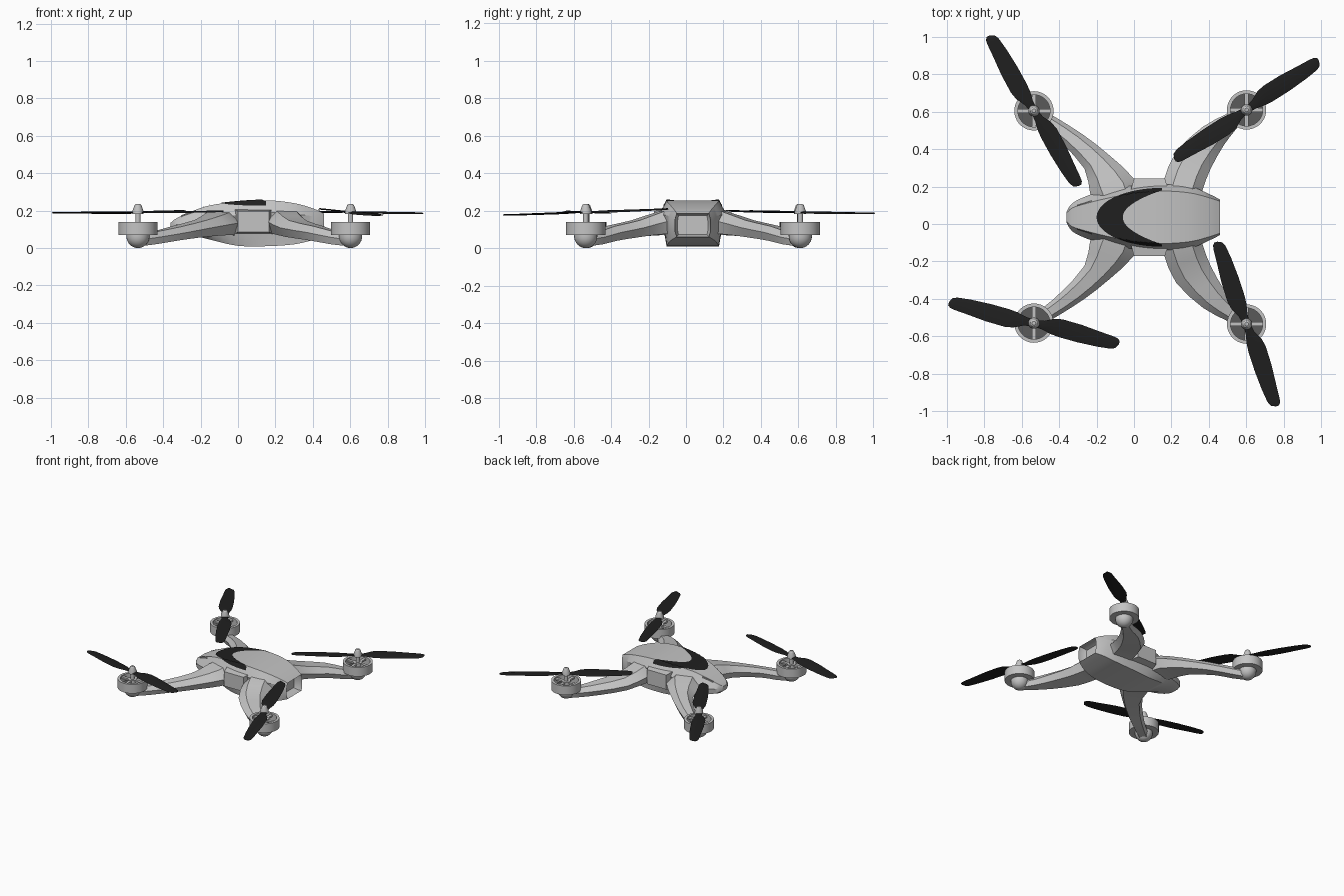
import bpy, bmesh, math
from mathutils import Vector, Matrix

if "Cube" in bpy.data.objects:
    bpy.data.objects.remove(bpy.data.objects["Cube"])

YC = 0.036  # centre line of the airframe


def material(name, v):
    m = bpy.data.materials.new(name)
    m.diffuse_color = (v, v, v, 1)
    m.use_nodes = True
    m.node_tree.nodes["Principled BSDF"].inputs["Base Color"].default_value = m.diffuse_color
    return m


GREY = material("light grey", 0.55)
SHADE = material("dark grey", 0.10)
BLACK = material("black", 0.014)


def finish(name, bm, mat, angle=28):
    bmesh.ops.recalc_face_normals(bm, faces=bm.faces)
    me = bpy.data.meshes.new(name)
    bm.to_mesh(me)
    bm.free()
    me.materials.append(mat)
    ob = bpy.data.objects.new(name, me)
    bpy.context.collection.objects.link(ob)
    bpy.ops.object.select_all(action='DESELECT')
    ob.select_set(True)
    bpy.context.view_layer.objects.active = ob
    bpy.ops.object.shade_smooth_by_angle(angle=math.radians(angle))
    return ob


def loft(rings):
    """Skin closed rings and cap both ends; returns the mesh and the last cap."""
    bm = bmesh.new()
    vs = [[bm.verts.new(p) for p in r] for r in rings]
    n = len(vs[0])
    for a, b in zip(vs, vs[1:]):
        for i in range(n):
            j = (i + 1) % n
            bm.faces.new((a[i], a[j], b[j], b[i]))
    bm.faces.new(vs[0])
    return bm, bm.faces.new(vs[-1])


def smooth_rows(rows, steps):
    """Catmull-Rom interpolation through rows of numbers."""
    out = []
    for i in range(len(rows) - 1):
        p0, p1, p2 = rows[max(i - 1, 0)], rows[i], rows[i + 1]
        p3 = rows[min(i + 2, len(rows) - 1)]
        for k in range(steps):
            t = k / steps
            out.append([0.5 * (2 * b + (c - a) * t + (2 * a - 5 * b + 4 * c - d) * t * t
                               + (3 * b - a - 3 * c + d) * t ** 3)
                        for a, b, c, d in zip(p0, p1, p2, p3)])
    return out + [list(rows[-1])]


# Fuselage: x, then half width and height of roof, shoulder, waist and belly
body = smooth_rows([
    (-.36, .02, .135, .03, .125, .03, .11, .015, .10),
    (-.33, .05, .158, .075, .125, .07, .09, .04, .08),
    (-.25, .075, .195, .115, .13, .11, .085, .06, .07),
    (-.15, .10, .228, .145, .145, .13, .08, .085, .045),
    (.0, .13, .248, .17, .175, .15, .075, .125, .012),
    (.16, .14, .255, .175, .19, .15, .075, .14, .01),
    (.30, .13, .24, .165, .18, .14, .075, .135, .02),
    (.40, .105, .212, .125, .17, .12, .08, .115, .042),
    (.46, .085, .185, .095, .15, .095, .09, .085, .06)], 4)
rings = []
for x, *p in body:
    half = [(p[i], p[i + 1]) for i in (0, 2, 4, 6)]
    rings.append([(x, YC + y, z) for y, z in half] + [(x, YC - y, z) for y, z in half[::-1]])
bm, tail = loft(rings)
# recessed tail opening
bmesh.ops.inset_region(bm, faces=[tail], thickness=0.022)
bmesh.ops.translate(bm, verts=tail.verts[:], vec=(-.03, 0, 0))
bmesh.ops.inset_region(bm, faces=[tail], thickness=0.015)
bmesh.ops.translate(bm, verts=tail.verts[:], vec=(-.03, 0, 0))
finish("fuselage", bm, GREY)


def roof_z(x, y):
    """Height of the fuselage roof at x and distance y from the centre line."""
    for a, b in zip(body, body[1:]):
        if a[0] <= x <= b[0]:
            t = (x - a[0]) / (b[0] - a[0])
            w, z, sw, sz = [a[i] + (b[i] - a[i]) * t for i in (1, 2, 3, 4)]
            return z if abs(y) <= w else z + (sz - z) * (abs(y) - w) / (sw - w)


def patch(name, fn, nu, nv, mat):
    """Thin sheet lying on the roof; fn maps (u, v) in 0..1 to (x, y)."""
    bm = bmesh.new()
    g = []
    for i in range(nu + 1):
        row = []
        for j in range(nv + 1):
            x, y = fn(i / nu, j / nv)
            row.append(bm.verts.new((x, YC + y, roof_z(x, y) + .004)))
        g.append(row)
    for i in range(nu):
        for j in range(nv):
            bm.faces.new((g[i][j], g[i + 1][j], g[i + 1][j + 1], g[i][j + 1]))
    ob = finish(name, bm, mat)
    if sum(f.normal.z for f in ob.data.polygons) < 0:
        ob.data.flip_normals()


def crescent(u, v):
    t = 2 * u - 1
    ox, oy = -.2 + .35 * (1 - math.cos(t * math.pi / 2)), .157 * math.sin(t * math.pi / 2)
    ix, iy = -.06 + .21 * t * t, .145 * t
    return ox + (ix - ox) * v, oy + (iy - oy) * v


patch("canopy_stripe", crescent, 40, 10, BLACK)
for s, side in ((1, "left"), (-1, "right")):
    patch(f"nose_slot_{side}", lambda u, v: (-.305 + .08 * u, s * (.06 + .025 * u + .007 * v)),
          4, 1, SHADE)


# Arms: front edge xy, rear edge xy, top height, bottom height
front_arm = [(-.20, .06, .02, .10, .20, .065), (-.235, .13, .0, .205, .185, .07),
             (-.265, .26, -.13, .33, .15, .062), (-.39, .40, -.27, .44, .115, .045),
             (-.47, .47, -.42, .535, .088, .022), (-.55, .53, -.50, .58, .075, .012)]
rear_arm = [(.14, .10, .36, .06, .21, .07), (.16, .20, .365, .14, .195, .075),
            (.225, .35, .41, .26, .148, .06), (.37, .485, .48, .385, .118, .04),
            (.49, .55, .545, .47, .09, .02), (.57, .60, .60, .54, .075, .012)]


def arm(name, rows, s):
    rings = []
    for ax, ay, bx, by, zt, zb in smooth_rows(rows, 2):
        a, b = Vector((ax, YC + s * ay)), Vector((bx, YC + s * by))
        zm = zb + (zt - zb) * .55
        rings.append([(*a.lerp(b, f), z) for f, z in
                      ((0, zm), (.25, zt), (.75, zt), (1, zm), (.85, zb), (.15, zb))])
    finish(name, loft(rings)[0], GREY)


for s, side in ((1, "left"), (-1, "right")):
    arm(f"front_arm_{side}", front_arm, s)
    arm(f"rear_arm_{side}", rear_arm, s)
    # side block between the two arms
    rings = [[(x0, YC + s * y, z0), (x1, YC + s * y, z0), (x1, YC + s * y, z1), (x0, YC + s * y, z1)]
             for y, x0, x1, z0, z1 in ((.1, -.03, .20, .07, .215), (.207, 0, .165, .085, .197))]
    finish(f"side_block_{side}", loft(rings)[0], GREY)


def lathe(name, profile, c, mat, n=32, closed=False):
    """Revolve (radius, z) points about a vertical axis through c."""
    bm = bmesh.new()
    vs = [bm.verts.new((r, 0, z)) for r, z in profile]
    pairs = list(zip(vs, vs[1:])) + ([(vs[-1], vs[0])] if closed else [])
    edges = [bm.edges.new(p) for p in pairs]
    bmesh.ops.spin(bm, geom=vs + edges, cent=(0, 0, 0), axis=(0, 0, 1),
                   angle=math.tau, steps=n, use_duplicate=False)
    bmesh.ops.remove_doubles(bm, verts=bm.verts, dist=1e-5)
    bmesh.ops.translate(bm, verts=bm.verts, vec=(c[0], c[1], 0))
    finish(name, bm, mat)


# Propeller blade: radius, trailing edge, leading edge
blade = [(.0, -.018, .018), (.05, -.022, .026), (.10, -.034, .05), (.145, -.039, .058),
         (.25, -.041, .055), (.36, -.037, .044), (.43, -.030, .038), (.455, -.02, .033),
         (.468, .005, .022)]


def propeller(name, c, deg, tilt):
    bm = bmesh.new()
    for turn in (0, math.pi):
        rings = []
        for r, e0, e1 in blade:
            pitch = .14 * min(r / .1, 1) * (1 - r)
            ring = [(r, e, e * pitch + h) for e, h in
                    ((e0, 0), ((e0 + e1) / 2, .006), (e1, 0), ((e0 + e1) / 2, -.002))]
            rings.append([Matrix.Rotation(turn, 3, 'Z') @ Vector(p) for p in ring])
        part = loft(rings)[0]
        me = bpy.data.meshes.new("blade_tmp")
        part.to_mesh(me)
        part.free()
        bm.from_mesh(me)
        bpy.data.meshes.remove(me)
    m = (Matrix.Translation((c[0], c[1], .19)) @ Matrix.Rotation(math.radians(deg), 4, 'Z')
         @ Matrix.Rotation(tilt, 4, 'Y'))
    bmesh.ops.transform(bm, matrix=m, verts=bm.verts)
    finish(name, bm, BLACK, 40)


rotors = (("front_left", -.535, .605, 120, .015), ("rear_left", .602, .61, 33.5, .012),
          ("front_right", -.535, -.53, 165.5, .008), ("rear_right", .602, -.535, -71, .035))
for name, x, y, deg, tilt in rotors:
    c = (x, y)
    # motor cup with floor, spokes and rounded foot
    lathe(f"motor_ring_{name}", [(.105, .07), (.105, .14), (.086, .14), (.086, .07)], c, GREY, 36, True)
    lathe(f"motor_floor_{name}", [(0, .088), (.088, .088)], c, SHADE)
    lathe(f"motor_base_{name}", [(0, .07), (.088, .07), (.088, .074), (0, .074)], c, GREY)
    foot = [(.062 * math.cos(a), .064 + .064 * math.sin(a))
            for a in [-math.pi / 2 + i * math.pi / 16 for i in range(9)]]
    lathe(f"motor_foot_{name}", foot + [(.062, .075)], c, GREY, 24)
    bm = bmesh.new()
    for k in range(2):
        m = (Matrix.Translation((x, y, .125)) @ Matrix.Rotation(k * math.pi / 2, 4, 'Z')
             @ Matrix.Diagonal((.18, .022, .012, 1)))
        bmesh.ops.create_cube(bm, size=1, matrix=m)
    finish(f"motor_spokes_{name}", bm, GREY)
    # shaft and hub cap
    lathe(f"shaft_{name}", [(0, .08), (.032, .08), (.032, .135), (.014, .135), (.014, .19)], c, GREY, 20)
    lathe(f"hub_{name}", [(0, .181), (.03, .181), (.03, .197), (.018, .23), (.01, .236), (0, .236)],
          c, GREY, 20)
    propeller(f"propeller_{name}", c, deg, tilt)
